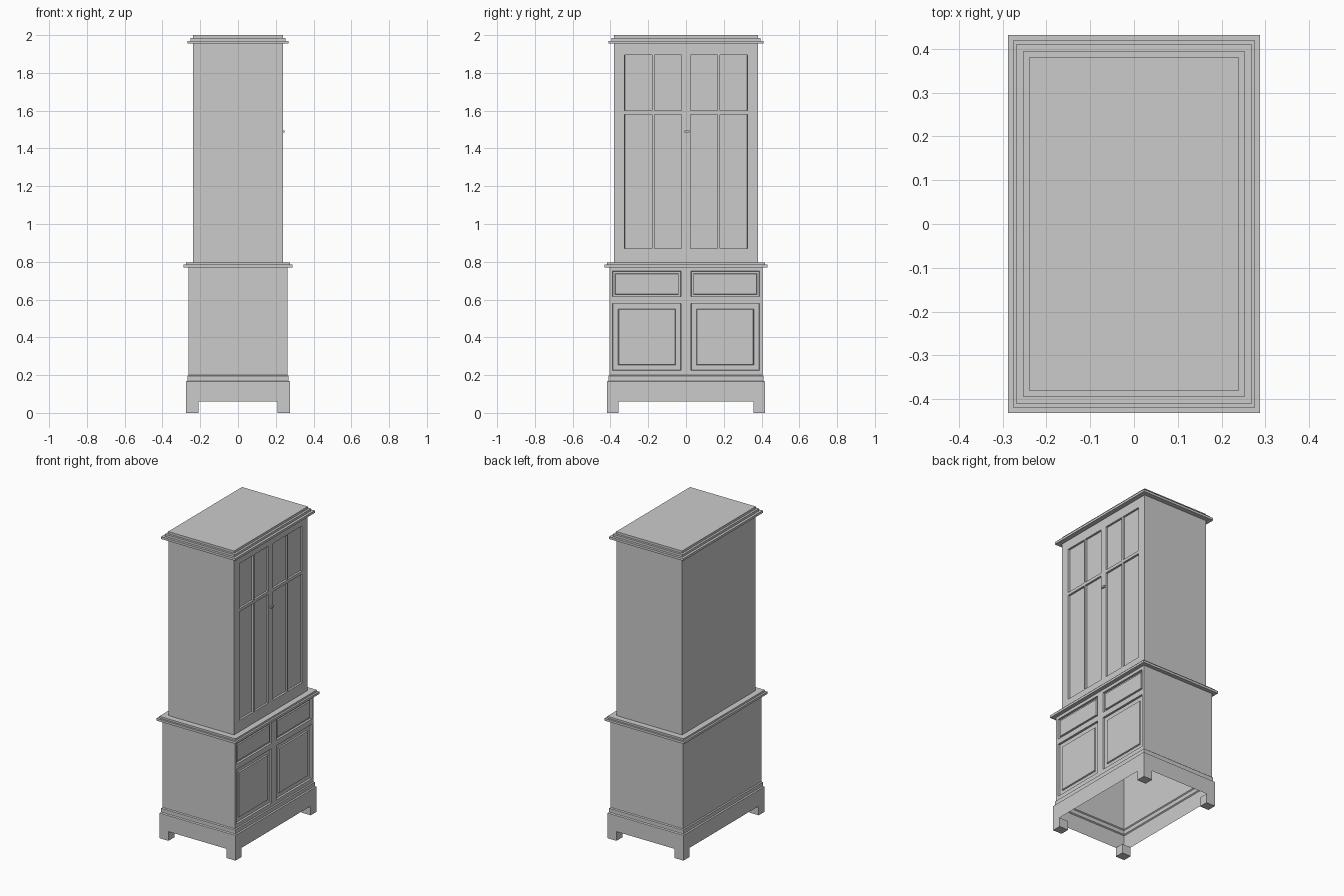
import bpy, bmesh

if "Cube" in bpy.data.objects:
    bpy.data.objects.remove(bpy.data.objects["Cube"])

GREY = (0.6, 0.6, 0.6, 1)
paint = bpy.data.materials.new("light_grey")
paint.use_nodes = True
paint.diffuse_color = GREY
paint.node_tree.nodes["Principled BSDF"].inputs["Base Color"].default_value = GREY

DEEPER = 0.143  # the cabinet is this much longer in y than in x, per side


def finish(name, bm):
    mesh = bpy.data.meshes.new(name)
    bm.to_mesh(mesh)
    bm.free()
    mesh.materials.append(paint)
    obj = bpy.data.objects.new(name, mesh)
    bpy.context.collection.objects.link(obj)
    return obj


def loft(name, profile, top=False, bottom=False, open_front=False):
    """Rectangular shell through (half width, height) steps."""
    bm = bmesh.new()
    rings = []
    for h, z in profile:
        corners = ((1, -1), (1, 1), (-1, 1), (-1, -1))
        rings.append([bm.verts.new((sx * h, sy * (h + DEEPER), z)) for sx, sy in corners])
    for low, high in zip(rings, rings[1:]):
        for i in range(1 if open_front else 0, 4):
            j = (i + 1) % 4
            bm.faces.new((low[i], low[j], high[j], high[i]))
    if top:
        bm.faces.new(rings[-1])
    if bottom:
        bm.faces.new(rings[0][::-1])
    return finish(name, bm)


def panelled_front(name, x, half_ys, zs, steps):
    """Door side; every odd cell of the grid is a panel, shaped by (inset, depth) steps per row."""
    ys = [-y for y in reversed(half_ys)] + half_ys
    bm = bmesh.new()
    grid = [[bm.verts.new((x, y, z)) for y in ys] for z in zs]
    rows = {}
    for r in range(len(zs) - 1):
        for c in range(len(ys) - 1):
            face = bm.faces.new((grid[r][c], grid[r][c + 1], grid[r + 1][c + 1], grid[r + 1][c]))
            if r % 2 and c % 2:
                rows.setdefault(r, []).append(face)
    bm.normal_update()
    for r, faces in rows.items():
        for inset, depth in steps[r]:
            bmesh.ops.inset_individual(bm, faces=faces, thickness=inset, depth=depth,
                                       use_even_offset=True)
            bm.normal_update()
    return finish(name, bm)


def box(name, center, size):
    bm = bmesh.new()
    bmesh.ops.create_cube(bm, size=1)
    for v in bm.verts:
        v.co = [c + s * k for c, s, k in zip(center, size, v.co)]
    return finish(name, bm)


# Plinth, open underneath, with four square feet
loft("plinth", [(0.275, 0.06), (0.275, 0.165), (0.268, 0.17), (0.268, 0.195), (0.262, 0.2)])
for side_x, label_x in ((1, "left"), (-1, "right")):
    for side_y, label_y in ((1, "back"), (-1, "front")):
        box(f"foot_{label_y}_{label_x}", (side_x * 0.2425, side_y * 0.388, 0.03),
            (0.065, 0.06, 0.06))

# Lower cabinet with two doors below two drawers
loft("lower_cabinet", [(0.262, 0.2), (0.262, 0.77)], open_front=True)
panelled_front("lower_doors_and_drawers", 0.262, [0.026, 0.388, 0.405],
               [0.2, 0.225, 0.58, 0.615, 0.75, 0.77],
               {1: [(0.002, -0.012), (0.027, 0), (0.003, 0.008)],
                3: [(0.002, -0.012), (0.011, 0), (0.002, 0.008)]})

# Stepped moulding between the two cabinets
loft("waist_moulding", [(0.262, 0.77), (0.288, 0.77), (0.288, 0.785), (0.276, 0.785),
                        (0.276, 0.797), (0.237, 0.797)])

# Upper cabinet with recessed panes
loft("upper_cabinet", [(0.237, 0.797), (0.237, 1.955)], bottom=True, open_front=True)
panelled_front("upper_doors", 0.237, [0.023, 0.168, 0.18, 0.325, 0.38],
               [0.797, 0.87, 1.58, 1.6, 1.895, 1.955],
               {1: [(0.001, -0.012)], 3: [(0.001, -0.012)]})

# Crown moulding and flat top
loft("crown_moulding", [(0.237, 1.955), (0.268, 1.955), (0.268, 1.97), (0.252, 1.97),
                        (0.252, 1.985), (0.238, 1.985), (0.238, 2.0)], top=True)

# Small door catch
box("door_catch", (0.241, 0.005, 1.49), (0.012, 0.025, 0.012))
